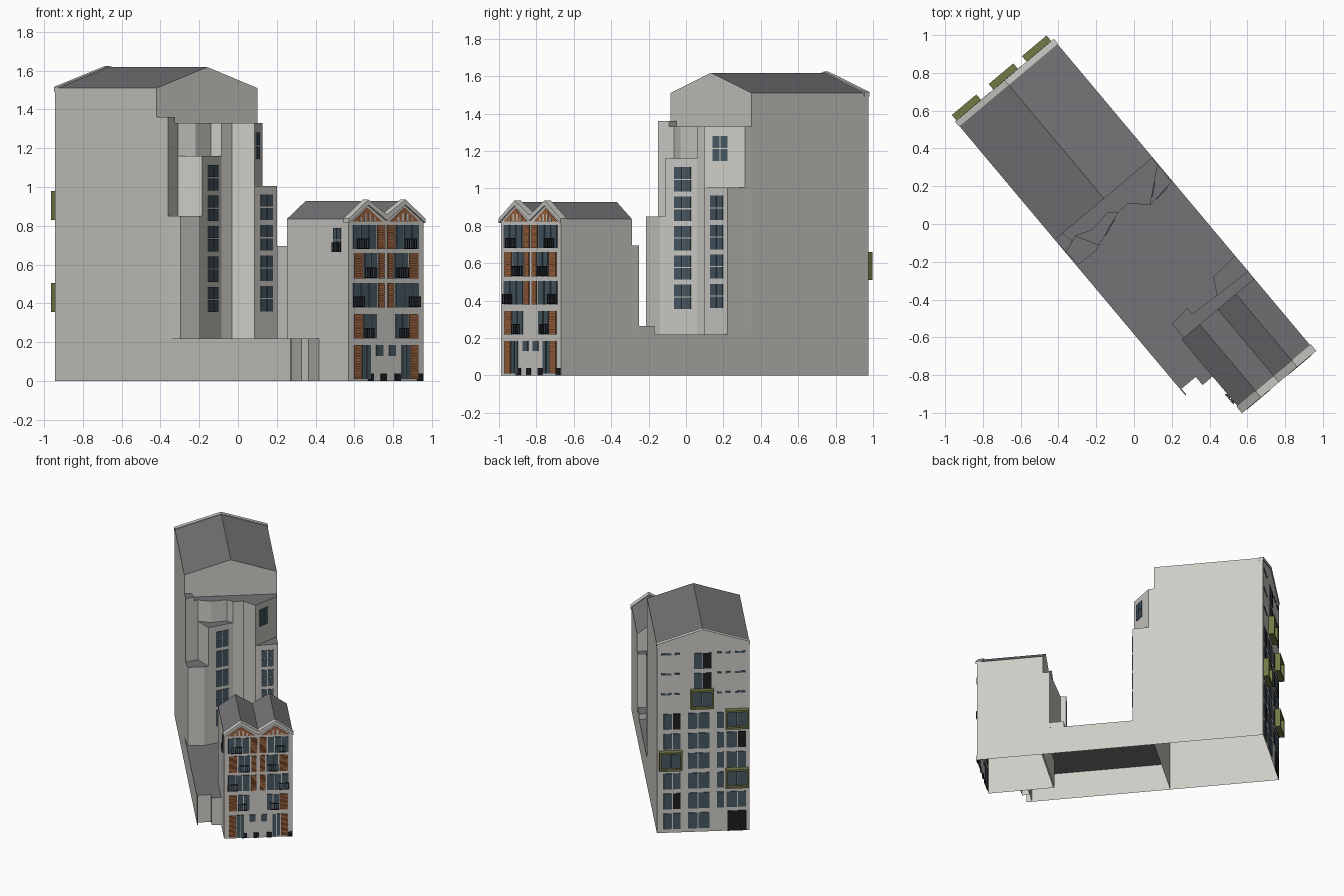
import bpy, bmesh, math
from mathutils import Vector

if "Cube" in bpy.data.objects:
    bpy.data.objects.remove(bpy.data.objects["Cube"])

ANG = math.radians(-50)          # the whole building is turned in plan
CA, SA = math.cos(ANG), math.sin(ANG)


def mat(name, c):
    m = bpy.data.materials.new(name)
    m.diffuse_color = (*c, 1)
    m.use_nodes = True
    m.node_tree.nodes["Principled BSDF"].inputs["Base Color"].default_value = m.diffuse_color
    return m


WALL = mat("pale_plaster", (0.61, 0.60, 0.565))
ROOF = mat("slate_roof", (0.175, 0.175, 0.183))
GLASS = mat("window_glass", (0.062, 0.095, 0.122))
WOOD = mat("shutter_wood", (0.36, 0.13, 0.05))
DARKWOOD = mat("shutter_gap", (0.11, 0.05, 0.025))
GREEN = mat("olive_frame", (0.17, 0.19, 0.06))
BLACK = mat("black_metal", (0.012, 0.012, 0.014))


def local(pts):
    """World plan points to building axes (along, across)."""
    return [(x * CA + y * SA, -x * SA + y * CA) for x, y in pts]


def finish(name, bm, mats):
    me = bpy.data.meshes.new(name)
    bm.to_mesh(me)
    bm.free()
    for m in mats:
        me.materials.append(m)
    ob = bpy.data.objects.new(name, me)
    ob.rotation_euler.z = ANG
    bpy.context.collection.objects.link(ob)
    return ob


def loft(name, a, b, mats, open_bottom=True):
    """Closed solid between two matching loops; upward faces get mats[1]."""
    bm = bmesh.new()
    va = [bm.verts.new(p) for p in a]
    vb = [bm.verts.new(p) for p in b]
    n = len(a)
    bm.faces.new(va)
    bm.faces.new(vb)
    for i in range(n):
        bm.faces.new((va[i], va[(i + 1) % n], vb[(i + 1) % n], vb[i]))
    bmesh.ops.recalc_face_normals(bm, faces=bm.faces)
    for f in bm.faces:
        f.material_index = 1 if len(mats) > 1 and f.normal.z > 0.3 else 0
    if open_bottom:
        bmesh.ops.delete(bm, geom=[f for f in bm.faces if f.normal.z < -0.9], context='FACES')
    return finish(name, bm, mats)


def prism(name, plan, z0, z1):
    return loft(name, [(x, y, z0) for x, y in plan], [(x, y, z1) for x, y in plan], [WALL, ROOF])


def extrude(name, profile, s0, s1, mats, open_bottom=True):
    return loft(name, [(s0, t, z) for t, z in profile], [(s1, t, z) for t, z in profile],
                mats, open_bottom)


def plates(name, material, p0, p1, rects, d0=-0.002, d1=0.005):
    """Thin boxes (u0,u1,z0,z1) on the wall p0->p1, outward to the right."""
    p0, p1 = Vector(p0), Vector(p1)
    d = (p1 - p0).normalized()
    n = Vector((d.y, -d.x))
    bm = bmesh.new()
    for u0, u1, z0, z1 in rects:
        vs = []
        for dep in (d0, d1):
            for u, z in ((u0, z0), (u1, z0), (u1, z1), (u0, z1)):
                q = p0 + d * u + n * dep
                vs.append(bm.verts.new((q.x, q.y, z)))
        for f in ((3, 2, 1, 0), (4, 5, 6, 7), (0, 1, 5, 4), (1, 2, 6, 5), (2, 3, 7, 6), (3, 0, 4, 7)):
            bm.faces.new([vs[i] for i in f])
    bmesh.ops.recalc_face_normals(bm, faces=bm.faces)
    return finish(name, bm, [material])


def panes(u0, u1, z0, z1, cols=2, rows=2, g=0.006):
    w, h = (u1 - u0 + g) / cols, (z1 - z0 + g) / rows
    return [(u0 + i * w, u0 + (i + 1) * w - g, z0 + j * h, z0 + (j + 1) * h - g)
            for i in range(cols) for j in range(rows)]


def rail(u0, u1, z0, z1):
    n = max(2, round((u1 - u0) / 0.016))
    bars = [(u0 + (u1 - u0 - 0.003) * i / n, u0 + (u1 - u0 - 0.003) * i / n + 0.003, z0, z1)
            for i in range(n + 1)]
    return bars + [(u0, u1, z1 - 0.005, z1), (u0, u1, z0, z0 + 0.004)]


# ---- tall rear block with its gable roof
extrude("tall_block", [(-.375, 0), (-.375, 1.51), (-.035, 1.618), (.302, 1.51), (.302, 0)],
        -1.02, -.205, [WALL, ROOF])
extrude("tall_parapet", [(-.378, 1.49), (-.378, 1.516), (-.035, 1.624), (.305, 1.516), (.305, 1.49),
                         (-.035, 1.598)], -1.024, -.99, [WALL], False)

# ---- low base and the small pieces at its open corner
prism("low_base", [(-.205, -.375), (.83, -.375), (.83, -.2), (.64, -.2), (.64, .302), (-.205, .302)], 0, .22)
prism("base_bay", [(.825, -.27), (.886, -.27), (.886, -.195), (.825, -.195)], 0, .22)
prism("base_side_wall", [(.82, -.375), (.869, -.375), (.869, -.368), (.82, -.368)], 0, .22)

# ---- faceted courtyard towers, plans in world axes
towers = {
    "courtyard_wall": (1.33, [(-.36, -.15), (-.31, -.065), (-.22, -.03), (-.14, .06), (-.085, .06), (-.03, .11),
                              (.085, .1), (.125, .315), (.097, .35), (-.419, -.084)]),
    "courtyard_shoulder": (1.36, [(-.419, -.084), (-.36, -.15), (-.325, -.09), (-.38, -.05)]),
    "left_tower": (.85, [(-.36, -.15), (-.295, -.215), (-.2, -.14), (-.185, -.113), (-.31, -.065)]),
    "stair_tower": (1.16, [(-.31, -.065), (-.185, -.113), (-.085, .06), (-.14, .06), (-.22, -.03)]),
    "right_tower": (1.005, [(.085, .1), (.2, .222), (.125, .315)]),
    "link_block": (.695, [(.2, -.53), (.28, -.445), (.31, -.475), (.605, -.25), (.645, -.3), (.27, -.61)]),
    "link_step": (.265, [(.535, -.168), (.42, -.28), (.44, -.385), (.605, -.25)]),
}
for name, (top, plan) in towers.items():
    prism(name, local(plan), .22, top)

# ---- courtyard windows: wall ends, span, first sill, storeys
for name, a, b, f0, f1, z, h, n in (
        ("stair_windows", (-.185, -.113), (-.085, .06), .3, .8, .355, .13, 5),
        ("right_tower_windows", (.085, .1), (.2, .222), .27, .8, .36, .13, 4),
        ("upper_window", (.085, .1), (.125, .315), .2, .57, 1.145, .135, 1)):
    L = math.dist(a, b)
    rects = [r for k in range(n) for r in panes(L * f0, L * f1, z + .157 * k, z + .157 * k + h)]
    plates(name, GLASS, *local([a, b]), rects)

# ---- front house with twin gables
extrude("front_house", [(-.2, 0), (-.2, .835), (-.075, .927), (.05, .85), (.175, .927), (.302, .835), (.302, 0)],
        .63, 1.125, [WALL, ROOF])
extrude("gable_boards", [(-.206, .838), (-.075, .935), (.05, .858), (.175, .935), (.308, .838), (.308, .815),
                         (.175, .908), (.05, .828), (-.075, .908), (-.206, .815)], 1.09, 1.135, [WALL], False)
for i, c in enumerate((-.075, .175)):
    extrude(f"gable_panel_{i}", [(c - .098, .822), (c, .893), (c + .098, .822)], 1.12, 1.129, [WOOD], False)
    plates(f"gable_mullions_{i}", WALL, (1.125, -.2), (1.125, .3),
           [(c + .2 + o - .006, c + .2 + o + .006, .822, .872 - abs(o) * .6) for o in (-.045, -.015, .015, .045)],
           0, .006)

# ---- front facade: mirrored spans given as distance from the centre line
F0, F1 = (1.125, -.2), (1.125, .3)
glass, slats, backs, rails = [], [], [], []
storeys = [  # sill, head, window spans, shutter spans, rail spans
    (.68, .805, [(.07, .22)], [(.008, .058)], [(.12, .2)]),
    (.53, .66, [(.06, .145)], [(.012, .05), (.155, .215)], [(.065, .145)]),
    (.38, .505, [(.065, .22)], [(.012, .052)], [(.15, .225)]),
    (.22, .345, [(.065, .15)], [(.155, .215)], [(.085, .15)]),
    (.01, .185, [(.105, .16)], [(.165, .215)], []),
]
for z0, z1, wins, shuts, bars in storeys:
    for sgn in (-1, 1):
        def span(r):
            return sorted((.25 + sgn * r[0], .25 + sgn * r[1]))
        for r in wins:
            a, b = span(r)
            glass += panes(a, b, z0, z1, max(2, round((b - a) / .045)), 1)
        for r in shuts:
            a, b = span(r)
            backs.append((a, b, z0, z1))
            n = int((z1 - z0) / .0125)
            slats += [(a, b, z0 + (z1 - z0) * k / n, z0 + (z1 - z0) * (k + .72) / n) for k in range(n)]
        for r in bars:
            a, b = span(r)
            rails += rail(a, b, z0 + .002, z0 + .055)
for sgn in (-1, 1):
    glass.append((.25 + sgn * .043 - .022, .25 + sgn * .043 + .022, .13, .185))
plates("front_windows", GLASS, F0, F1, glass)
plates("shutter_backs", DARKWOOD, F0, F1, backs, -.002, .003)
plates("shutter_slats", WOOD, F0, F1, slats, 0, .007)
plates("front_rails", BLACK, F0, F1, rails, .007, .012)
plates("ground_vents", BLACK, F0, F1, [(u, u + .038, 0, .04) for u in (.13, .215, .31, .46)])

# ---- side window of the front house
S0, S1 = (.63, -.2), (1.12, -.2)
plates("side_window", GLASS, S0, S1, panes(.375, .435, .665, .79))
plates("side_rail", BLACK, S0, S1, rail(.37, .44, .665, .715), .006, .011)

# ---- rear facade: storeys of glass with dark panels beside them
R0, R1 = (-1.02, .302), (-1.02, -.375)
glass, dark = [], []
for k in range(9):
    z0 = .03 + .16 * k
    z1 = z0 + .125
    if k < 6:
        a, b = ((.05, .11), (.118, .172)) if k % 2 else ((.118, .172), (.05, .11))
        glass += [(*a, z0, z1), (.228, .295, z0, z1), (.303, .385, z0, z1)]
        (dark if k % 2 else glass).append((*b, z0, z1))
        if k:
            glass += [(.44, .49, z0, z1), (.51, .585, z0, z1)]
            (glass if k % 2 else dark).append((.592, .65, z0, z1))
    elif k > 6:
        glass.append((.272, .332, z0, z1))
        dark.append((.338, .4, z0, z1))
    if k > 5:   # thin slit windows on the top storeys
        for u in (.03, .07, .13, .44, .5, .57, .61):
            glass.append((u, u + .037, z1 - .008, z1 + .006))
dark.append((.515, .655, 0, .16))
plates("rear_windows", GLASS, R0, R1, glass)
plates("rear_dark_panels", BLACK, R0, R1, dark)

# ---- projecting olive window boxes
for i, (u, z0) in enumerate(((.33, 1.0), (.585, .83), (.1, .51), (.585, .355))):
    a, b, z1, w = u - .085, u + .085, z0 + .15, .014
    plates(f"window_box_{i}", GREEN, R0, R1,
           [(a, b, z0, z0 + w), (a, b, z1 - w, z1), (a, a + w, z0 + w, z1 - w), (b - w, b, z0 + w, z1 - w)],
           0, .042)
    plates(f"window_box_glass_{i}", GLASS, R0, R1, panes(a + w, b - w, z0 + w, z1 - w, 2, 1), .012, .02)
